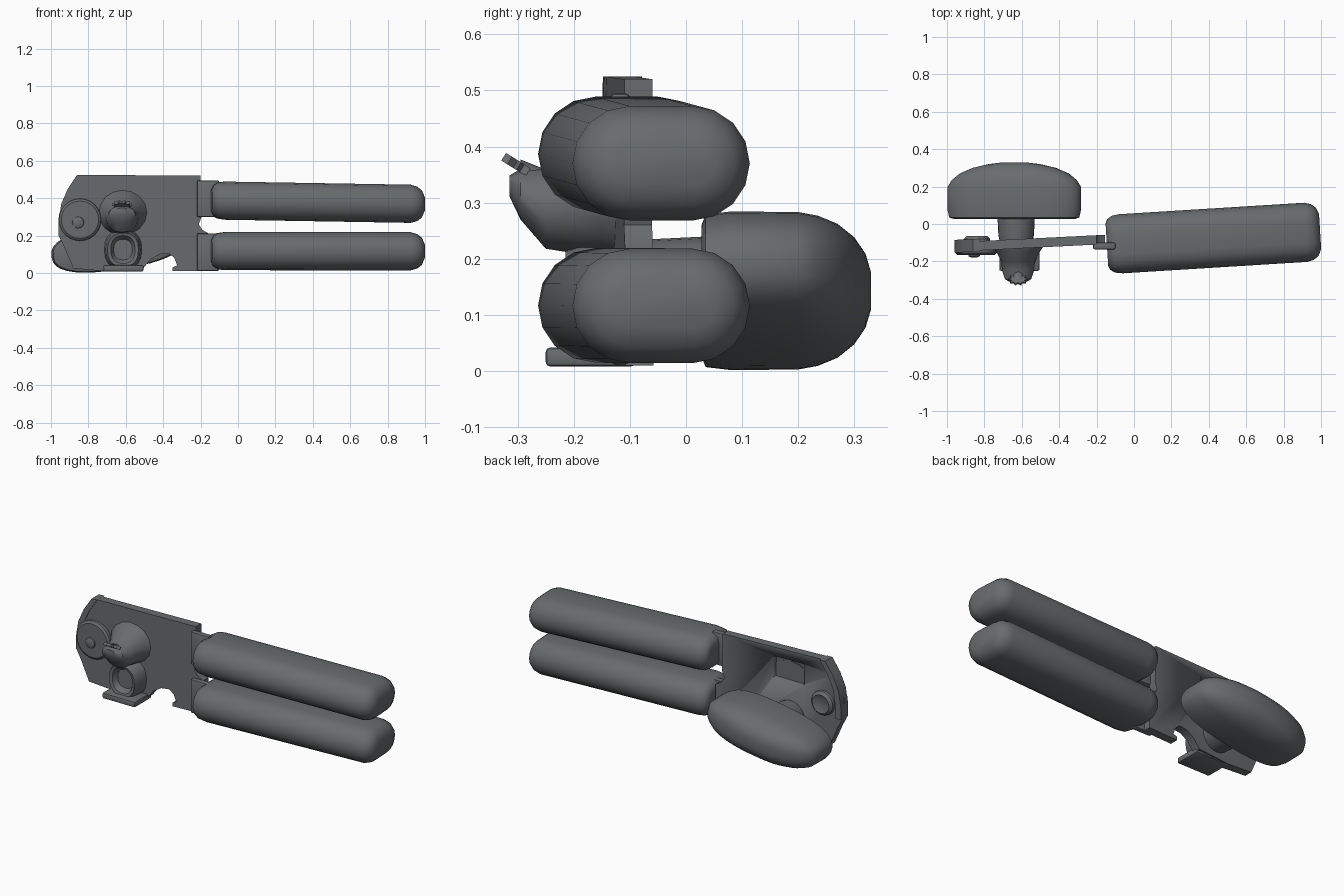
import bpy, bmesh, math
from mathutils import Matrix, Vector

if "Cube" in bpy.data.objects:
    bpy.data.objects.remove(bpy.data.objects["Cube"])

steel = bpy.data.materials.new("dark_grey")
steel.diffuse_color = (0.14, 0.15, 0.155, 1)
steel.use_nodes = True
steel.node_tree.nodes["Principled BSDF"].inputs["Base Color"].default_value = steel.diffuse_color


def finish(name, bm, angle=35, mat=steel):
    bmesh.ops.recalc_face_normals(bm, faces=bm.faces[:])
    me = bpy.data.meshes.new(name)
    bm.to_mesh(me)
    bm.free()
    ob = bpy.data.objects.new(name, me)
    bpy.context.collection.objects.link(ob)
    me.materials.append(mat)
    bpy.ops.object.select_all(action='DESELECT')
    bpy.context.view_layer.objects.active = ob
    ob.select_set(True)
    bpy.ops.object.shade_smooth_by_angle(angle=math.radians(angle))
    return ob


def loft(name, rings, angle=35):
    """Skin a list of equal-length point rings and cap both ends."""
    bm = bmesh.new()
    vs = [[bm.verts.new(p) for p in r] for r in rings]
    n = len(vs[0])
    for a, b in zip(vs, vs[1:]):
        for i in range(n):
            j = (i + 1) % n
            bm.faces.new((a[i], a[j], b[j], b[i]))
    bm.faces.new(vs[0])
    bm.faces.new(vs[-1])
    return finish(name, bm, angle)


def oval(cx, y, cz, rx, rz, n=24, power=2.0, tilt=0.0):
    """Superellipse ring in the x-z plane."""
    pts = []
    for i in range(n):
        t = 2 * math.pi * i / n
        c, s = math.cos(t), math.sin(t)
        u = rx * math.copysign(abs(c) ** (2 / power), c)
        v = rz * math.copysign(abs(s) ** (2 / power), s)
        pts.append((cx + u * math.cos(tilt) - v * math.sin(tilt), y,
                    cz + u * math.sin(tilt) + v * math.cos(tilt)))
    return pts


def plate_y(x):
    return -0.085 + 0.05 * (x + 0.2)


def slab(name, outline, front, back):
    """Extrude an x-z outline, following the slant of the body plate."""
    return loft(name, [[(x, plate_y(x) + d, z) for x, z in outline]
                       for d in (front, back)])


def box(name, x0, x1, y0, y1, z0, z1, bevel=0.0):
    bm = bmesh.new()
    bmesh.ops.create_cube(bm, size=1)
    for v in bm.verts:
        v.co = Vector(((x0 + x1) / 2 + v.co.x * (x1 - x0),
                       (y0 + y1) / 2 + v.co.y * (y1 - y0),
                       (z0 + z1) / 2 + v.co.z * (z1 - z0)))
    if bevel:
        bmesh.ops.bevel(bm, geom=bm.edges[:], offset=bevel, segments=2,
                        affect='EDGES', profile=0.5)
    return finish(name, bm)


# Handles: stadium section skinned along a slightly tilted axis
def handle(name, z_left, z_right):
    rings = []
    ends = [(-0.145, 0.045), (-0.135, 0.022), (-0.11, 0.006), (-0.07, 0),
            (0.92, 0), (0.955, 0.01), (0.98, 0.03), (0.995, 0.065)]
    for x, inset in ends:
        f = (x + 0.14) / 1.13
        yc, zc = -0.11 + 0.07 * f, z_left + (z_right - z_left) * f
        r = 0.102 - inset
        ring = []
        for side in (1, -1):
            for i in range(9):
                t = -math.pi / 2 + math.pi * i / 8
                dy = side * (0.056 + r * math.cos(t))
                ring.append((x - 0.062 * dy, yc + dy, zc + side * r * math.sin(t)))
        rings.append(ring)
    loft(name, rings, 50)


handle("upper_handle", 0.388, 0.369)
handle("lower_handle", 0.117, 0.116)

# Body plate with curved left edge and bottom notch
left_edge = [(-0.96, 0.20), (-0.96, 0.27), (-0.945, 0.37), (-0.91, 0.45), (-0.86, 0.525)]
outline = left_edge + [
    (-0.2, 0.52), (-0.195, 0.30), (-0.21, 0.26), (-0.19, 0.23), (-0.155, 0.21),
    (-0.155, 0.01), (-0.35, 0.01), (-0.35, 0.03), (-0.325, 0.04), (-0.34, 0.08),
    (-0.37, 0.105), (-0.42, 0.10), (-0.47, 0.07), (-0.51, 0.02),
    (-0.72, 0.01), (-0.88, 0.025), (-0.93, 0.14)]
plate = slab("body_plate", outline, -0.025, 0.025)

# Stamped square recess on the back of the plate
cutter = box("recess_cutter", -0.72, -0.52, -0.105, 0.0, 0.34, 0.47, 0.012)
cutter.hide_render = True
cutter.hide_viewport = True
cut = plate.modifiers.new("recess", 'BOOLEAN')
cut.object = cutter
cut.operation = 'DIFFERENCE'
cut.solver = 'EXACT'

# Turned flange along the left edge
slab("edge_flange", left_edge + [(x + 0.035, z) for x, z in reversed(left_edge)],
     -0.03, 0.038)

# Tabs joining the plate to the handles
box("upper_tab", -0.22, -0.10, -0.135, -0.10, 0.30, 0.495, 0.008)
box("lower_tab", -0.22, -0.10, -0.135, -0.10, 0.012, 0.212, 0.008)

# Pivot disc on the front, with its screw, and the rivet on the back
loft("pivot_disc", [oval(-0.845, y, 0.285, r, r) for y, r in
                    ((-0.12, 0.115), (-0.155, 0.112), (-0.165, 0.1))])
loft("pivot_screw", [oval(-0.855, y, 0.27, r, r, 12) for y, r in
                     ((-0.15, 0.035), (-0.172, 0.03), (-0.178, 0.018))])
loft("back_rivet", [oval(-0.84, y, 0.27, r, r) for y, r in
                    ((-0.11, 0.075), (-0.08, 0.07), (-0.065, 0.055), (-0.075, 0.03))])

# Turning knob with a domed back, and its shaft
loft("turning_knob", [oval(-0.64, y, 0.143, rx, rz, 36, 2.5, 0.16) for y, rx, rz in
                      ((0.028, 0.33, 0.10), (0.035, 0.352, 0.118), (0.08, 0.362, 0.123),
                       (0.20, 0.36, 0.122), (0.235, 0.338, 0.117), (0.27, 0.295, 0.105),
                       (0.30, 0.225, 0.085), (0.32, 0.14, 0.06), (0.33, 0.06, 0.03))], 50)
loft("knob_shaft", [oval(-0.63, y, 0.14, r, r) for y, r in
                    ((-0.11, 0.085), (-0.06, 0.095), (0.04, 0.1))])

# Front cutter housing: stamped hump narrowing to a blunt nose
loft("cutter_housing", [oval(-0.62, y, z, rx, rz, 16) for y, z, rx, rz in
                        ((-0.10, 0.325, 0.15, 0.13), (-0.15, 0.32, 0.115, 0.115),
                         (-0.20, 0.30, 0.09, 0.09), (-0.25, 0.29, 0.085, 0.072),
                         (-0.295, 0.315, 0.07, 0.045), (-0.315, 0.33, 0.035, 0.018))])

# Dished body below the housing, standing on a small foot
loft("lower_boss", [oval(-0.615, y, 0.125, rx, rz, 20, 2.4) for y, rx, rz in
                    ((-0.09, 0.105, 0.11), (-0.19, 0.093, 0.1), (-0.215, 0.083, 0.09),
                     (-0.21, 0.065, 0.075), (-0.18, 0.05, 0.055))])
box("foot", -0.72, -0.505, -0.25, -0.09, 0.008, 0.042, 0.008)

# Toothed feed wheel tilted over the nose
turn = Matrix.Rotation(math.radians(-32), 3, 'X')
rings = []
for h in (-0.008, 0.008):
    ring = []
    for i in range(20):
        t = math.pi * i / 10
        r = 0.054 if i % 2 == 0 else 0.036
        p = turn @ Vector((r * math.cos(t), 0.62 * r * math.sin(t), h))
        ring.append(p + Vector((-0.62, -0.298, 0.365)))
    rings.append(ring)
loft("feed_wheel", rings, 20)
loft("feed_wheel_stem", [oval(-0.62, y, z, 0.03, 0.025, 12) for y, z in
                         ((-0.24, 0.33), (-0.295, 0.352))])
